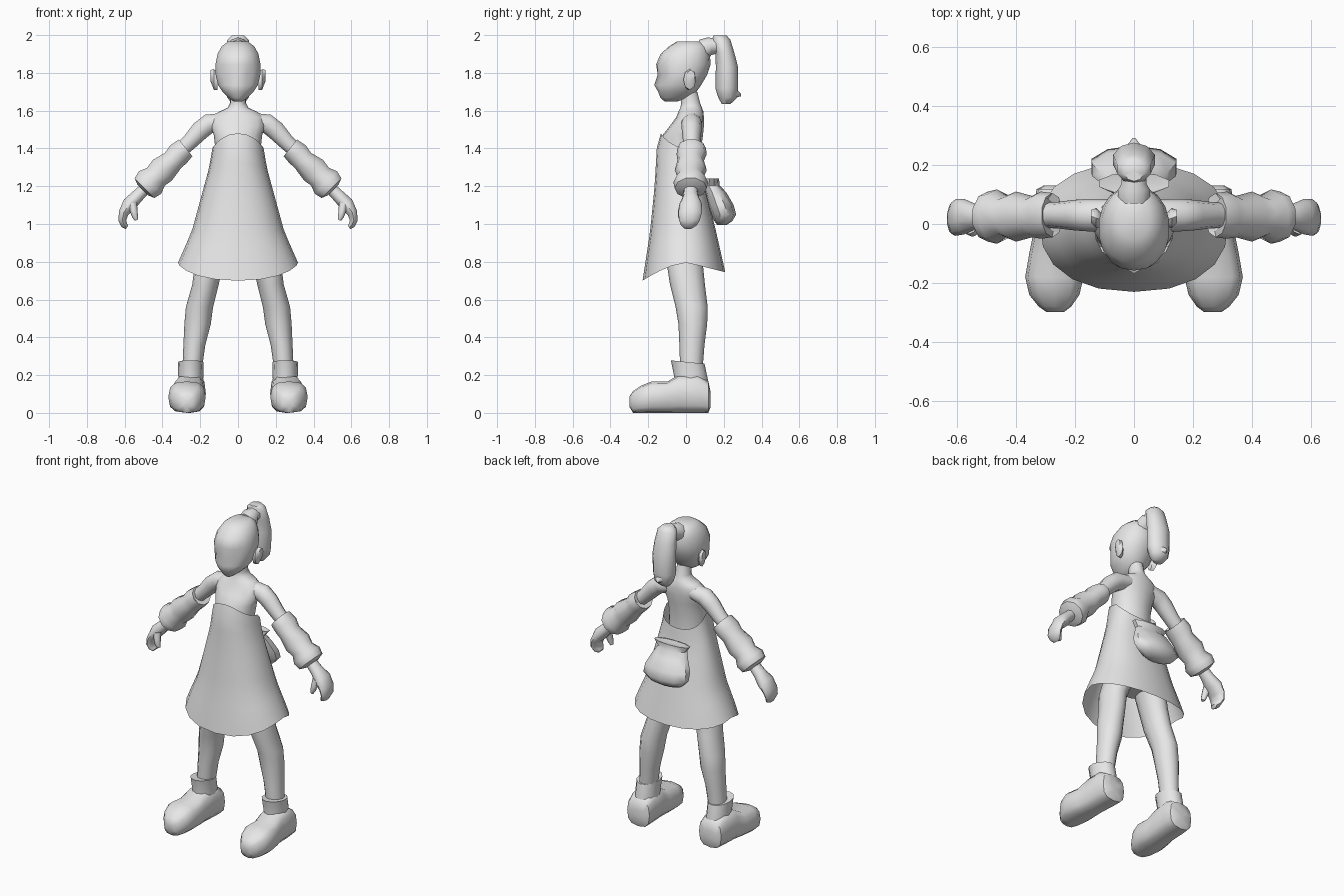
import bpy, bmesh, math
from mathutils import Vector

mat = bpy.data.materials.new("plain_grey")
mat.diffuse_color = (0.8, 0.8, 0.8, 1)
X, Y, Z = Vector((1, 0, 0)), Vector((0, 1, 0)), Vector((0, 0, 1))


def ring(c, u, v, ru, rv, n=12, p=1.0):
    """Closed loop of points; p below 1 makes it squarer."""
    pts = []
    for i in range(n):
        a = 2 * math.pi * i / n - math.pi / 2
        ca, sa = math.cos(a), math.sin(a)
        pts.append(Vector(c) + u * ru * math.copysign(abs(ca) ** p, ca)
                   + v * rv * math.copysign(abs(sa) ** p, sa))
    return pts


def loft(name, rings, caps=(True, True), mirror=False, angle=50):
    """Skin a list of point loops."""
    bm = bmesh.new()
    vs = [[bm.verts.new(p) for p in r] for r in rings]
    n = len(vs[0])
    for a, b in zip(vs, vs[1:]):
        for i in range(n):
            bm.faces.new((a[i], a[(i + 1) % n], b[(i + 1) % n], b[i]))
    for end, on in zip((vs[0], vs[-1]), caps):
        if on:
            mid = bm.verts.new(sum((v.co for v in end), Vector()) / n)
            for i in range(n):
                bm.faces.new((end[i], end[(i + 1) % n], mid))
    bmesh.ops.recalc_face_normals(bm, faces=bm.faces)
    me = bpy.data.meshes.new(name)
    bm.to_mesh(me)
    bm.free()
    me.materials.append(mat)
    ob = bpy.data.objects.new(name, me)
    bpy.context.collection.objects.link(ob)
    if mirror:
        m = ob.modifiers.new("mirror", 'MIRROR')
        m.use_clip = False
        m.use_mirror_merge = False
    bpy.ops.object.select_all(action='DESELECT')
    ob.select_set(True)
    bpy.context.view_layer.objects.active = ob
    bpy.ops.object.shade_smooth_by_angle(angle=math.radians(angle))
    return ob


def stack(name, rows, n=12, x=0.0, **kw):
    """Horizontal loops from rows of (z, half width, front y, back y)."""
    return loft(name, [ring((x, (f + b) / 2, z), X, Y, w, (b - f) / 2, n)
                       for z, w, f, b in rows], **kw)


def tube(name, rows, n=10, **kw):
    """Limb along rows of (x, y, z, radius in the xz plane, radius in y)."""
    cs = [Vector(r[:3]) for r in rows]
    rs = []
    for i, r in enumerate(rows):
        d = (cs[min(i + 1, len(cs) - 1)] - cs[max(i - 1, 0)])
        d.y = 0
        rs.append(ring(cs[i], d.normalized().cross(Y), Y, r[3], r[4], n))
    return loft(name, rs, mirror=True, **kw)


def interp(table, z):
    for (z0, a), (z1, b) in zip(table, table[1:]):
        if z >= z1:
            return a + (b - a) * min(max((z0 - z) / (z0 - z1), 0), 1)
    return table[-1][1]


# head, with shallow eye sockets and a nose
rows = [(1.648, .022, -.112, -.05), (1.668, .05, -.132, .02), (1.70, .083, -.147, .055),
        (1.735, .107, -.152, .08), (1.79, .12, -.150, .112), (1.845, .121, -.158, .13),
        (1.90, .110, -.135, .127), (1.94, .088, -.09, .115), (1.965, .055, -.05, .085)]
head = [ring((0, (f + b) / 2, z), X, Y, w, (b - f) / 2, 18, .95) for z, w, f, b in rows]
head[3][0].y -= .016
for i in (1, 2, -1, -2):
    head[4][i].y += .016
head[1][0].y -= .004
loft("head", head)

# ears
loft("ear", [ring((.108, .012, 1.755), Y, Z, .022, .045, 8),
             ring((.128, .02, 1.765), Y, Z, .034, .055, 8),
             ring((.145, .026, 1.785), Y, Z, .022, .030, 8)], mirror=True)

# hair tie and ponytail
loft("hair_tie", [ring((0, y, z), X, Z, r, r, 10) for y, z, r in
                  ((.07, 1.92, .055), (.115, 1.93, .058), (.135, 1.94, .045), (.18, 1.95, .045))])
stack("ponytail", [(1.998, .035, .145, .215), (1.975, .06, .137, .235), (1.91, .068, .155, .255),
                   (1.83, .074, .158, .276), (1.72, .072, .155, .276), (1.67, .06, .17, .272),
                   (1.635, .032, .19, .235)], n=10)
loft("ponytail_tip", [ring((0, .24, 1.70), X, Z, .045, .04, 8),
                      ring((0, .292, 1.683), X, Z, .004, .006, 8)])

# neck, shoulders, trunk and hips
stack("torso", [(1.70, .042, -.035, .06), (1.64, .042, -.025, .075), (1.615, .055, -.03, .085),
                (1.595, .10, -.04, .092), (1.565, .145, -.052, .095), (1.52, .145, -.085, .095),
                (1.47, .128, -.125, .09), (1.40, .12, -.135, .08), (1.28, .115, -.12, .075),
                (1.10, .14, -.11, .09), (.95, .16, -.11, .11), (.88, .13, -.09, .10)], n=16)

# flared dress, open at top and hem, higher at the front of the chest
width = [(1.48, .122), (1.40, .136), (1.30, .152), (1.18, .185), (.96, .245), (.79, .32), (.70, .345)]
front = [(1.48, .133), (1.43, .153), (1.20, .166), (.96, .19), (.70, .23)]
back = [(1.40, .082), (1.30, .085), (1.20, .10), (1.0, .15), (.745, .208)]
N, L = 20, 10
dress = []
for k in range(L + 1):
    loop = []
    for i in range(N):
        a = 2 * math.pi * i / N - math.pi / 2
        c, s = math.cos(a), math.sin(a)
        f, b = max(-s, 0), max(s, 0)
        top = 1.40 + .08 * f ** 1.5 - .09 * b
        hem = .795 - .095 * f ** 1.5 - .05 * b
        z = top + (hem - top) * k / L
        depth = interp(front if s < 0 else back, z)
        loop.append(Vector((math.copysign(abs(c) ** .9, c) * interp(width, z),
                            math.copysign(abs(s) ** .9, s) * depth, z)))
    dress.append(loop)
loft("dress", dress, caps=(False, False))

# pouch on the back
stack("pouch", [(1.235, .10, .10, .15), (1.24, .125, .10, .175), (1.205, .098, .09, .178),
                (1.165, .118, .10, .215), (1.10, .150, .115, .252), (1.05, .152, .135, .266),
                (1.015, .12, .15, .245), (.995, .07, .165, .215)], n=10)

# upper arms
tube("arm", [(.08, .03, 1.545, .045, .055), (.155, .03, 1.53, .055, .055),
             (.20, .03, 1.495, .053, .052), (.26, .03, 1.43, .044, .045),
             (.34, .03, 1.36, .04, .042)])
# puffy sleeves
tube("sleeve", [(.29, .03, 1.39, .045, .05), (.277, .03, 1.403, .06, .075),
                (.315, .03, 1.37, .067, .08), (.345, .025, 1.335, .062, .07),
                (.40, .025, 1.285, .078, .085), (.435, .025, 1.25, .070, .07),
                (.465, .025, 1.22, .088, .092), (.495, .025, 1.19, .078, .085),
                (.505, .025, 1.18, .04, .045)])
# hands with curled fingers and a thumb
tube("hand", [(.49, .025, 1.19, .032, .035), (.535, .025, 1.145, .036, .042),
              (.575, .025, 1.105, .040, .06), (.605, .022, 1.06, .028, .062),
              (.613, .018, 1.02, .022, .055), (.602, .015, .993, .018, .042),
              (.588, .012, .982, .012, .025)])
tube("thumb", [(.56, -.01, 1.11, .026, .024), (.552, -.02, 1.07, .02, .022),
               (.545, -.025, 1.04, .016, .018), (.537, -.025, 1.02, .009, .010)], n=8)

# legs
legs = [(.95, .10, .085, -.10, .11), (.78, .155, .075, -.10, .09), (.68, .172, .070, -.085, .10),
        (.56, .204, .072, -.055, .115), (.47, .214, .07, -.04, .112), (.36, .231, .058, -.035, .098),
        (.20, .246, .05, -.03, .085)]
loft("leg", [ring((x, (f + b) / 2, z), X, Y, w, (b - f) / 2, 12) for z, x, w, f, b in legs], mirror=True)

# boot cuffs, tilted up at the front
cuff = []
for z, w, f, b in ((.08, .075, -.07, .125), (.18, .066, -.06, .115), (.27, .068, -.08, .098),
                   (.268, .052, -.05, .088)):
    loop = ring((.25, (f + b) / 2, z), X, Y, w, (b - f) / 2, 12)
    if z > .2:
        for p in loop:
            p.z -= p.y * .1
    cuff.append(loop)
loft("boot_cuff", cuff, mirror=True)

# boot feet, flat underneath
feet = [(.13, .252, .055, .03, .11), (.118, .252, .078, .0, .17), (.06, .255, .085, 0, .205),
        (-.04, .26, .083, 0, .20), (-.10, .265, .09, 0, .165), (-.18, .27, .099, 0, .167),
        (-.24, .27, .085, 0, .143), (-.28, .268, .055, 0, .115), (-.298, .267, .03, .03, .09)]
loft("boot_foot", [ring((x, y, (lo + hi) / 2), X, Z, w, (hi - lo) / 2, 12, .7)
                   for y, x, w, lo, hi in feet], mirror=True)
